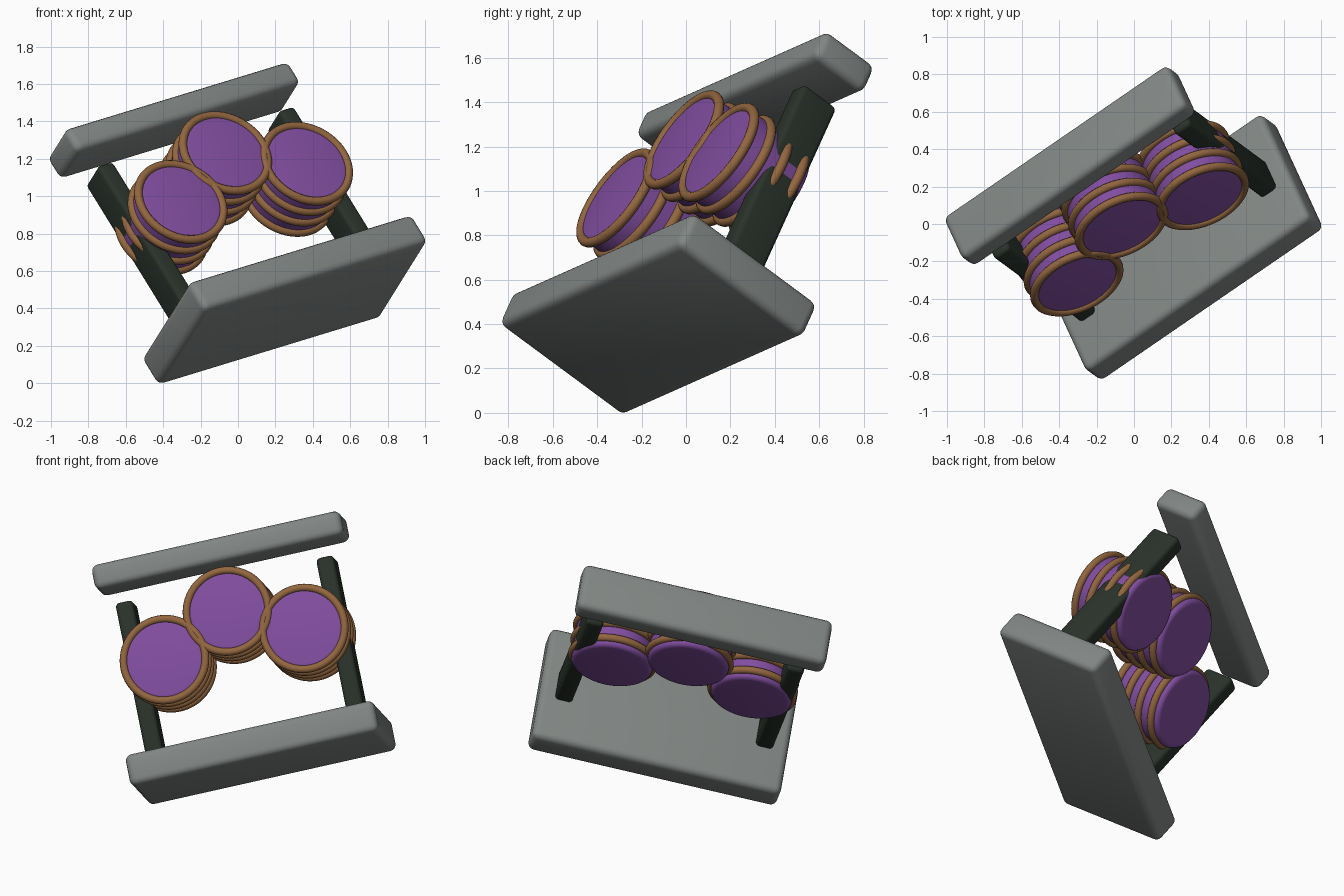
import bpy
import math
from mathutils import Matrix, Vector

cube = bpy.data.objects.get("Cube")
if cube:
    bpy.data.objects.remove(cube, do_unlink=True)

# Tilted frame of the whole assembly: length, depth and height axes
height = Vector((-0.490, 0.361, 0.794)).normalized()
length = Vector((0.800, 0.549, 0.244))
length = (length - height * length.dot(height)).normalized()
depth = height.cross(length)
frame = Matrix((length, depth, height)).transposed().to_4x4()
frame.translation = (0.25, -0.125, 0.445)


def material(name, colour):
    mat = bpy.data.materials.new(name)
    mat.use_nodes = True
    rgba = (*colour, 1)
    mat.diffuse_color = rgba
    mat.node_tree.nodes["Principled BSDF"].inputs["Base Color"].default_value = rgba
    return mat


grey = material("stone grey", (0.22, 0.24, 0.23))
dark = material("dark green", (0.022, 0.032, 0.023))
purple = material("purple", (0.22, 0.075, 0.35))
brown = material("bronze brown", (0.29, 0.133, 0.05))


def finish(name, mat, local, bevel=0):
    obj = bpy.context.object
    obj.name = name
    obj.data.materials.append(mat)
    if bevel:
        mod = obj.modifiers.new("rounded edges", "BEVEL")
        mod.width = bevel
        mod.segments = 4
        mod.limit_method = "ANGLE"
        bpy.ops.object.modifier_apply(modifier=mod.name)
    bpy.ops.object.shade_smooth_by_angle(angle=math.radians(35))
    obj.matrix_world = frame @ local
    return obj


def block(name, size, centre, mat, bevel):
    bpy.ops.mesh.primitive_cube_add(size=1)
    bpy.context.object.data.transform(Matrix.Diagonal((*size, 1)))
    finish(name, mat, Matrix.Translation(centre), bevel)


# Base slab and top beam
block("base_slab", (1.5, 0.75, 0.19), (0, 0, 0), grey, 0.04)
block("top_beam", (1.5, 0.30, 0.15), (0, 0, 1.21), grey, 0.04)

# Side posts, sunk slightly into the base
for side, sign in (("left", 1), ("right", -1)):
    block(side + "_post", (0.105, 0.2, 1.0), (sign * 0.605, 0, 0.54), dark, 0.025)

# Three drums, each a rounded body with four hoops
turn = Matrix.Rotation(math.pi / 2, 4, "X")
for drum, along, up in (("right", -0.42, 0.62), ("middle", 0, 0.82), ("left", 0.42, 0.62)):
    bpy.ops.mesh.primitive_cylinder_add(vertices=64, radius=0.24, depth=0.36)
    finish(drum + "_drum_body", purple, Matrix.Translation((along, -0.07, up)) @ turn, 0.03)
    for i in range(4):
        bpy.ops.mesh.primitive_torus_add(major_radius=0.242, minor_radius=0.023,
                                         major_segments=64, minor_segments=12)
        finish(f"{drum}_drum_hoop_{i + 1}", brown,
               Matrix.Translation((along, -0.24 + 0.1 * i, up)) @ turn)
